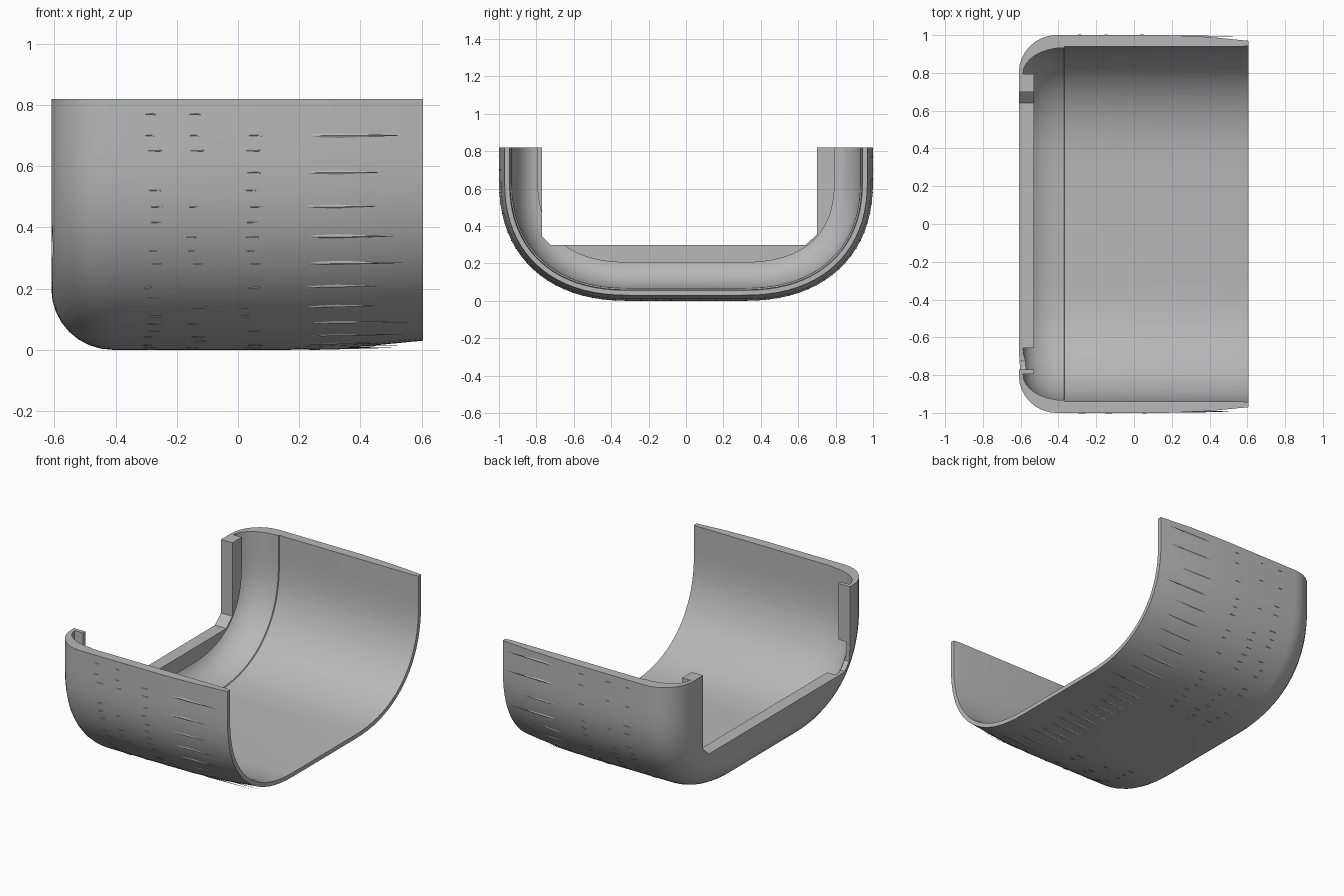
import bpy, bmesh, math, random
from mathutils import Vector

if "Cube" in bpy.data.objects:
    bpy.data.objects.remove(bpy.data.objects["Cube"], do_unlink=True)

random.seed(4)
TOP = 0.82
POWER = 2.3
STEPS = 20

grey = bpy.data.materials.new("mid grey")
grey.use_nodes = True
grey.diffuse_color = (0.48, 0.48, 0.48, 1)
grey.node_tree.nodes["Principled BSDF"].inputs["Base Color"].default_value = (0.48, 0.48, 0.48, 1)


def make_object(name, bm):
    bmesh.ops.recalc_face_normals(bm, faces=bm.faces)
    mesh = bpy.data.meshes.new(name)
    bm.to_mesh(mesh)
    bm.free()
    mesh.materials.append(grey)
    obj = bpy.data.objects.new(name, mesh)
    bpy.context.collection.objects.link(obj)
    return obj


def corner(t):
    """Point and outward normal on the rounded lower corner, t from wall to floor."""
    u, v = max(math.cos(t), 0), max(math.sin(t), 0)
    u, v = u ** (2 / POWER), v ** (2 / POWER)
    normal = Vector((u ** (POWER - 1) / 0.7, -v ** (POWER - 1) / 0.65)).normalized()
    return Vector((0.3 + 0.7 * u, 0.65 - 0.65 * v)), normal


# U-shaped cross-section, left wall round to right wall
half = [(Vector((1, z)), Vector((1, 0))) for z in (TOP, 0.77, 0.7)]
half += [corner(math.pi / 2 * i / STEPS) for i in range(STEPS + 1)]
profile = half + [(Vector((-p.x, p.y)), Vector((-n.x, n.y))) for p, n in reversed(half)]


def section(x, inset, opening=False):
    ring = []
    for p, n in profile:
        q = p - n * inset
        if opening:
            q = Vector((min(max(q.x, -0.62), 0.62), max(q.y, 0.36)))
        ring.append((x, q.x, q.y))
    return ring


# Shell: outside skin, curled end wall, undercut ledge, inside cove and skin, front rim
stations = [section(0.605, 0.03), section(0.4, 0.01), section(0.17, 0)]
for i in range(9):
    a = math.pi / 2 * i / 8
    stations.append(section(-0.41 - 0.2 * math.sin(a), 0.2 * (1 - math.cos(a))))
stations += [section(-0.61, 0.2, True), section(-0.53, 0.205, True), section(-0.53, 0.205)]
for i in range(9):
    a = math.pi / 2 * i / 8
    stations.append(section(-0.37 - 0.218 * math.cos(a), 0.067 + 0.138 * (1 - math.sin(a))))
stations += [section(-0.367, 0.061), section(0.565, 0.061), section(0.605, 0.056)]

bm = bmesh.new()
rings = [[bm.verts.new(co) for co in ring] for ring in stations]
for k, ring in enumerate(rings):
    after = rings[(k + 1) % len(rings)]
    for i in range(len(ring) - 1):
        bm.faces.new((ring[i], ring[i + 1], after[i + 1], after[i]))
for end in (0, -1):
    bm.faces.new([ring[end] for ring in rings])
bmesh.ops.remove_doubles(bm, verts=bm.verts, dist=0.0005)
bmesh.ops.dissolve_degenerate(bm, edges=bm.edges, dist=0.0005)
shell = make_object("shell", bm)

# Opening in the end wall, with small chamfered lower corners
bm = bmesh.new()
outline = ((-0.77, 1), (-0.77, 0.345), (-0.725, 0.3), (0.64, 0.3), (0.7, 0.355), (0.7, 1))
face = bm.faces.new([bm.verts.new((-0.7, y, z)) for y, z in outline])
new = bmesh.ops.extrude_face_region(bm, geom=[face])["geom"]
bmesh.ops.translate(bm, vec=(0.25, 0, 0), verts=[v for v in new if isinstance(v, bmesh.types.BMVert)])
cutter = make_object("opening", bm)
cutter.hide_render = True
cut = shell.modifiers.new("opening", "BOOLEAN")
cut.operation, cut.solver, cut.object = "DIFFERENCE", "EXACT", cutter
bpy.context.view_layer.objects.active = shell
bpy.ops.object.modifier_apply(modifier="opening")
bpy.data.objects.remove(cutter, do_unlink=True)

# Rough grain: short chips in rows and long splinters on the tapered end
bm = bmesh.new()


def chip(p, n, x0, x1, width, lift):
    across = Vector((-n.y, n.x)) * width
    low = p - n * 0.003
    a = bm.verts.new((x0, *low))
    b = bm.verts.new((x1, *(low + across)))
    c = bm.verts.new((x1, *(low - across)))
    d = bm.verts.new((x1 - (x1 - x0) * 0.3, *(p + n * lift)))
    for tri in ((a, b, d), (b, c, d), (c, a, d), (a, c, b)):
        bm.faces.new(tri)


for i in range(1, len(profile) - 1):
    p, n = profile[i]
    if abs(p.x) < 0.35:
        continue
    for x in (-0.34, -0.2, -0.02):
        if random.random() < 0.7:
            chip(p, n, x, x + random.uniform(0.07, 0.12), 0.005, 0.003)
    if i % 2:
        chip(p - n * 0.004, n, random.uniform(0.45, 0.58), 0.16, 0.014, 0.003)

# Splinters across the flat underside
for i in range(9):
    y = -0.32 + 0.08 * i
    for x in (-0.34, -0.2, -0.02):
        chip(Vector((y, 0.002)), Vector((0, -1)), x, x + random.uniform(0.07, 0.12), 0.005, 0.002)
    chip(Vector((y, 0.003)), Vector((0, -1)), random.uniform(0.4, 0.5), 0.16, 0.014, 0.003)
make_object("surface_chips", bm)

# Smooth curved skins, crisp rims
bpy.ops.object.select_all(action="DESELECT")
shell.select_set(True)
bpy.context.view_layer.objects.active = shell
bpy.ops.object.shade_smooth_by_angle(angle=math.radians(30))
